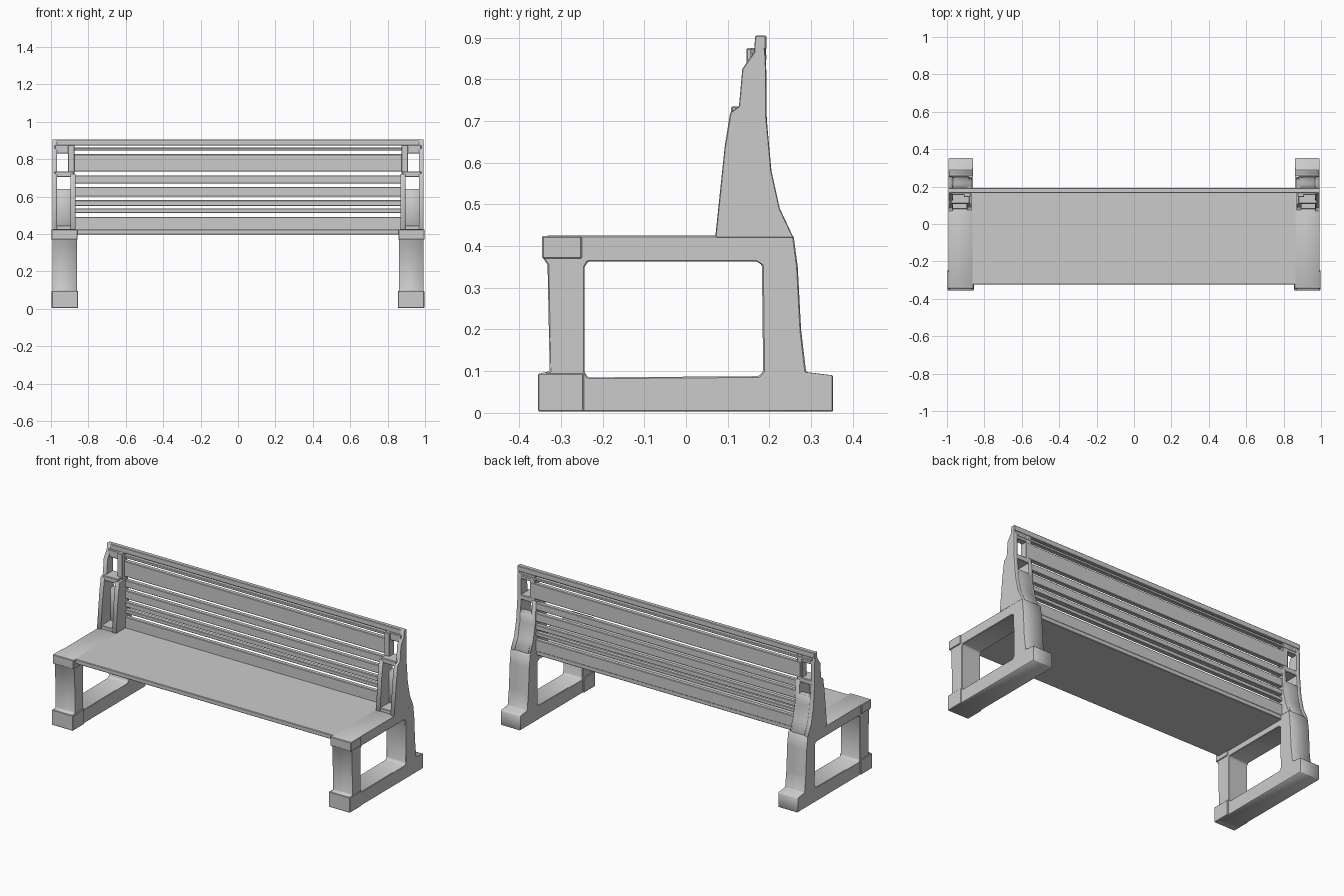
import bpy, bmesh
from math import radians
from mathutils import Matrix, Euler

if "Cube" in bpy.data.objects:
    bpy.data.objects.remove(bpy.data.objects["Cube"])


def add_object(name, bm, bevel):
    bmesh.ops.recalc_face_normals(bm, faces=bm.faces)
    mesh = bpy.data.meshes.new(name)
    bm.to_mesh(mesh)
    bm.free()
    obj = bpy.data.objects.new(name, mesh)
    bpy.context.collection.objects.link(obj)
    if bevel:
        mod = obj.modifiers.new("soft_edges", 'BEVEL')
        mod.width = bevel
        mod.segments = 1
        mod.limit_method = 'ANGLE'
        mod.angle_limit = radians(40)
    return obj


def box(name, x, y, z, bevel=0.003):
    bm = bmesh.new()
    bmesh.ops.create_cube(bm, size=1)
    for v in bm.verts:
        v.co = [lo + (hi - lo) * (c + 0.5) for c, (lo, hi) in zip(v.co, (x, y, z))]
    return add_object(name, bm, bevel)


def profile(name, loops, x0, x1, bevel=0.003):
    """Extrude closed (y, z) loops along x; a second loop makes a hole."""
    curve = bpy.data.curves.new(name + "_outline", 'CURVE')
    curve.dimensions = '2D'
    curve.fill_mode = 'BOTH'
    curve.extrude = (x1 - x0) / 2
    for loop in loops:
        sp = curve.splines.new('POLY')
        sp.points.add(len(loop) - 1)
        for p, (y, z) in zip(sp.points, loop):
            p.co = (y, z, 0, 1)
        sp.use_cyclic_u = True
    tmp = bpy.data.objects.new(name + "_outline", curve)
    bpy.context.collection.objects.link(tmp)
    bpy.context.view_layer.update()
    mesh = bpy.data.meshes.new_from_object(tmp.evaluated_get(bpy.context.evaluated_depsgraph_get()))
    bm = bmesh.new()
    bm.from_mesh(mesh)
    bmesh.ops.remove_doubles(bm, verts=bm.verts, dist=0.0001)
    turn = Euler((radians(90), 0, radians(90))).to_matrix().to_4x4()
    bm.transform(Matrix.Translation(((x0 + x1) / 2, 0, 0)) @ turn)
    bpy.data.objects.remove(tmp)
    bpy.data.meshes.remove(mesh)
    return add_object(name, bm, bevel)


# Outlines seen from the side (y, z)
FRAME = [(-0.35, 0.003), (0.353, 0.003), (0.353, 0.09), (0.288, 0.098), (0.276, 0.20),
         (0.268, 0.35), (0.258, 0.425), (-0.335, 0.425), (-0.342, 0.415), (-0.342, 0.37),
         (-0.332, 0.355), (-0.327, 0.10), (-0.35, 0.095)]
OPENING = [(-0.235, 0.085), (0.175, 0.088), (0.185, 0.10), (0.182, 0.355),
           (0.17, 0.363), (-0.235, 0.363), (-0.243, 0.35), (-0.243, 0.098)]
OUTER_CHEEK = [(0.07, 0.42), (0.258, 0.42), (0.225, 0.49), (0.205, 0.58), (0.193, 0.71),
               (0.192, 0.84), (0.186, 0.905), (0.166, 0.905), (0.163, 0.865), (0.135, 0.825),
               (0.127, 0.735), (0.106, 0.72), (0.093, 0.64)]
INNER_CHEEK = [(0.075, 0.42), (0.25, 0.42), (0.222, 0.49), (0.202, 0.58), (0.193, 0.72),
               (0.106, 0.72), (0.093, 0.64)]
BACK_PLATE = [(0.165, 0.42), (0.255, 0.42), (0.222, 0.49), (0.203, 0.58), (0.198, 0.64),
              (0.165, 0.64)]


def span(side, a, b):
    return (a, b) if side > 0 else (-b, -a)


for side, tag in ((-1, "left"), (1, "right")):
    # Leg frame with sled foot, and slightly wider foot and seat-corner caps
    profile(f"leg_frame_{tag}", [FRAME, OPENING], *span(side, 0.862, 0.992))
    box(f"front_foot_block_{tag}", span(side, 0.855, 0.996), (-0.355, -0.245), (0.003, 0.095))
    box(f"front_corner_cap_{tag}", span(side, 0.857, 0.998), (-0.345, -0.25), (0.37, 0.424))
    # Hollow backrest support
    profile(f"outer_cheek_{tag}", [OUTER_CHEEK], *span(side, 0.968, 0.993), bevel=0.002)
    profile(f"inner_cheek_{tag}", [INNER_CHEEK], *span(side, 0.868, 0.895), bevel=0.002)
    profile(f"support_back_plate_{tag}", [BACK_PLATE], *span(side, 0.88, 0.98), bevel=0.002)
    box(f"support_crossbar_{tag}", span(side, 0.88, 0.98), (0.108, 0.192), (0.705, 0.735))
    box(f"support_upper_post_{tag}", span(side, 0.875, 0.91), (0.145, 0.192), (0.715, 0.875))
    box(f"support_upper_bridge_{tag}", span(side, 0.88, 0.98), (0.155, 0.191), (0.83, 0.875))
    box(f"support_sill_{tag}", span(side, 0.88, 0.98), (0.08, 0.17), (0.42, 0.445))

# Seat board
box("seat", (-0.99, 0.99), (-0.324, 0.192), (0.397, 0.424))

# Backrest slats: z range and half length
slats = [(0.872, 0.905, 0.993), (0.845, 0.861, 0.97), (0.733, 0.826, 0.90), (0.67, 0.712, 0.88),
         (0.60, 0.65, 0.88), (0.55, 0.58, 0.88), (0.512, 0.535, 0.88), (0.42, 0.49, 0.88)]
for i, (z0, z1, half) in enumerate(slats, 1):
    box(f"back_slat_{i}", (-half, half), (0.166, 0.193), (z0, z1))
